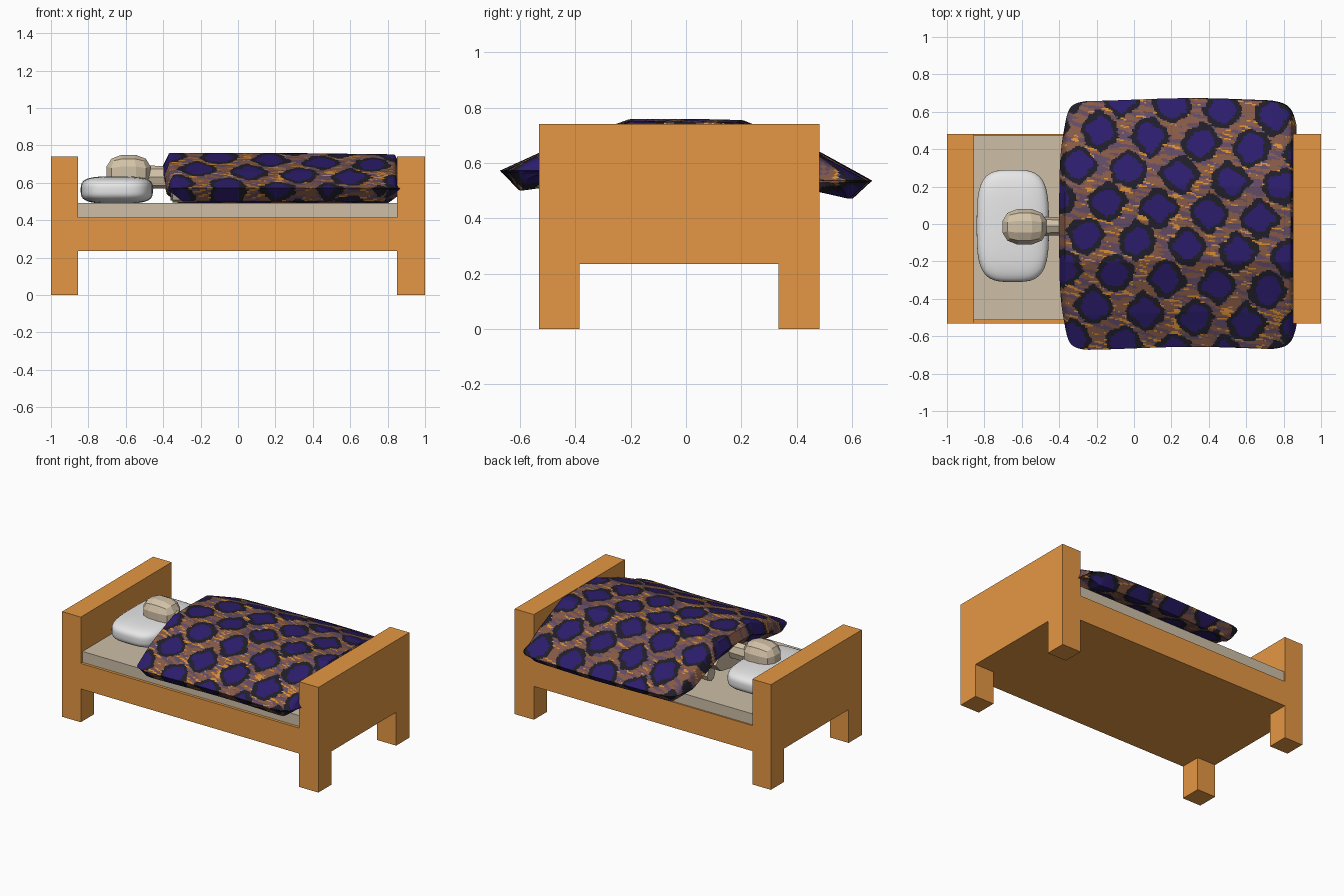
import bpy, bmesh, math
from mathutils import Vector, noise

if "Cube" in bpy.data.objects:
    bpy.data.objects.remove(bpy.data.objects["Cube"])


def mat(name, rgb):
    m = bpy.data.materials.new(name)
    m.diffuse_color = (*rgb, 1)
    m.use_nodes = True
    m.node_tree.nodes["Principled BSDF"].inputs["Base Color"].default_value = m.diffuse_color
    return m


wood = mat("orange wood", (.775, .312, .056))
sheet = mat("beige sheet", (.61, .52, .385))
white = mat("pillow white", (.82, .82, .82))
skin = mat("pale skin", (.65, .54, .39))
purple = mat("deep purple", (.025, .012, .15))
black = mat("soft black", (.014, .013, .022))
brown = mat("warm brown", (.235, .1, .06))
mauve = mat("dusty mauve", (.12, .068, .125))
orange = mat("streak orange", (.68, .27, .035))


def finish(name, bm, *mats):
    bmesh.ops.recalc_face_normals(bm, faces=bm.faces)
    me = bpy.data.meshes.new(name)
    bm.to_mesh(me)
    bm.free()
    for m in mats:
        me.materials.append(m)
    ob = bpy.data.objects.new(name, me)
    bpy.context.collection.objects.link(ob)
    return ob


def box(name, x0, x1, y0, y1, z0, z1, m):
    bm = bmesh.new()
    bmesh.ops.create_cube(bm, size=1)
    for v in bm.verts:
        v.co = ((x0 + x1) / 2 + v.co.x * (x1 - x0),
                (y0 + y1) / 2 + v.co.y * (y1 - y0),
                (z0 + z1) / 2 + v.co.z * (z1 - z0))
    return finish(name, bm, m)


def end_board(name, x0, x1):
    # board with its two legs as one extruded profile
    prof = [(-.532, 0), (-.385, 0), (-.385, .235), (.335, .235), (.335, 0),
            (.482, 0), (.482, .742), (-.532, .742)]
    bm = bmesh.new()
    f = bm.faces.new([bm.verts.new((x0, y, z)) for y, z in prof])
    r = bmesh.ops.extrude_face_region(bm, geom=[f])
    for v in r["geom"]:
        if isinstance(v, bmesh.types.BMVert):
            v.co.x = x1
    return finish(name, bm, wood)


def limb(name, x0, x1, y, z, r0, r1, ry, sides=8):
    # faceted tapered tube along x, ry widens it sideways
    bm = bmesh.new()
    bmesh.ops.create_cone(bm, cap_ends=True, segments=sides, radius1=r0, radius2=r1, depth=1)
    for v in bm.verts:
        a, b, c = v.co
        v.co = (x0 + (c + .5) * (x1 - x0), y + a * ry, z + b)
    return finish(name, bm, skin)


def cushion(name, centre, size, cuts, power, m, smooth):
    # cube subdivided and rounded towards a superellipsoid
    bm = bmesh.new()
    bmesh.ops.create_cube(bm, size=2)
    bmesh.ops.subdivide_edges(bm, edges=bm.edges[:], cuts=cuts, use_grid_fill=True)
    for v in bm.verts:
        q = v.co / sum(abs(c) ** power for c in v.co) ** (1 / power)
        v.co = [o + s * c for o, s, c in zip(centre, size, q)]
    for f in bm.faces:
        f.smooth = smooth
    return finish(name, bm, m)


# bed
end_board("headboard", -1, -.855)
end_board("footboard", .85, 1)
box("bed_base", -.855, .85, -.532, .482, .235, .415, wood)
box("mattress", -.855, .85, -.512, .472, .415, .492, sheet)
cushion("pillow", (-.648, -.01, .562), (.193, .3, .073), 11, 3.5, white, True)

# sleeper
cushion("head", (-.585, -.015, .655), (.125, .1, .1), 2, 2.4, skin, False)
limb("neck", -.49, -.33, -.012, .63, .062, .06, .8)
limb("torso", -.36, .2, -.012, .59, .085, .08, 2.3)
for side, s in (("left", 1), ("right", -1)):
    limb(side + "_arm", -.35, .15, -.012 + s * .23, .54, .045, .04, 1)
    limb(side + "_leg", .18, .78, -.012 + s * .08, .6, .065, .05, 1)

# duvet: arched top and bottom sheets meeting at the rim
TOP = [(0, .76), (.2, .757), (.48, .65), (.67, .555)]
BOT = [(0, .57), (.22, .55), (.5, .505), (.6, .487), (.67, .555)]


def lookup(table, t):
    for (a, za), (b, zb) in zip(table, table[1:]):
        if t <= b:
            return za + (zb - za) * (t - a) / (b - a)
    return table[-1][1]


def duvet_point(u, v, under):
    k = max(0, abs(u) - .75) / .25
    half = .665 - .045 * k ** 2 - .09 * k ** 8
    x = .235 + .635 * u + .03 * abs(v) ** 4 * max(0, -u) ** 6
    y = v * half + .008 * math.sin(5 * x)
    t = abs(v) * .67
    top, bot = lookup(TOP, t), lookup(BOT, t)
    rim = bot + (top - bot) * .65
    width = .15 if under else .05
    s = min(1, (1 - abs(u)) / width)
    z = rim + ((bot if under else top) - rim) * s
    return x, y, z - .018 * v * abs(v) - .008 * max(0, u) * (not under)


def pattern(c):
    # spots on a slanted lattice over streaked cloth
    x, y = c.x, c.y
    ax, ay, bx, by = .272, -.03, .115, .175
    det = ax * by - ay * bx
    px, py = x - .6, y + .53
    i, j = (px * by - py * bx) / det, (ax * py - ay * px) / det
    d = 9
    for m in (math.floor(i), math.floor(i) + 1):
        for n in (math.floor(j), math.floor(j) + 1):
            dx, dy = px - m * ax - n * bx, py - m * ay - n * by
            d = min(d, .6 * math.hypot(dx, dy) + .32 * (abs(dx) + abs(dy)))
    w = y + .22 * x
    streak = noise.noise(Vector((x * 11, w * 75, 5)))
    d += .022 * noise.noise(Vector((x * 16, y * 16, 2))) + .012 * streak
    if d < .07:
        return 0
    if d < .1:
        return 1
    if streak > .34 + .12 * y:
        return 4
    return 3 if noise.noise(Vector((x * 7, w * 40, 9))) > .03 else 2


N = 170
bm = bmesh.new()
for under in (False, True):
    grid = [[bm.verts.new(duvet_point(2 * i / N - 1, 2 * j / N - 1, under))
             for j in range(N + 1)] for i in range(N + 1)]
    for i in range(N):
        for j in range(N):
            bm.faces.new((grid[i][j], grid[i + 1][j], grid[i + 1][j + 1], grid[i][j + 1]))
bmesh.ops.remove_doubles(bm, verts=bm.verts[:], dist=.0005)
for f in bm.faces:
    f.material_index = pattern(f.calc_center_median())
finish("duvet", bm, purple, black, brown, mauve, orange)
